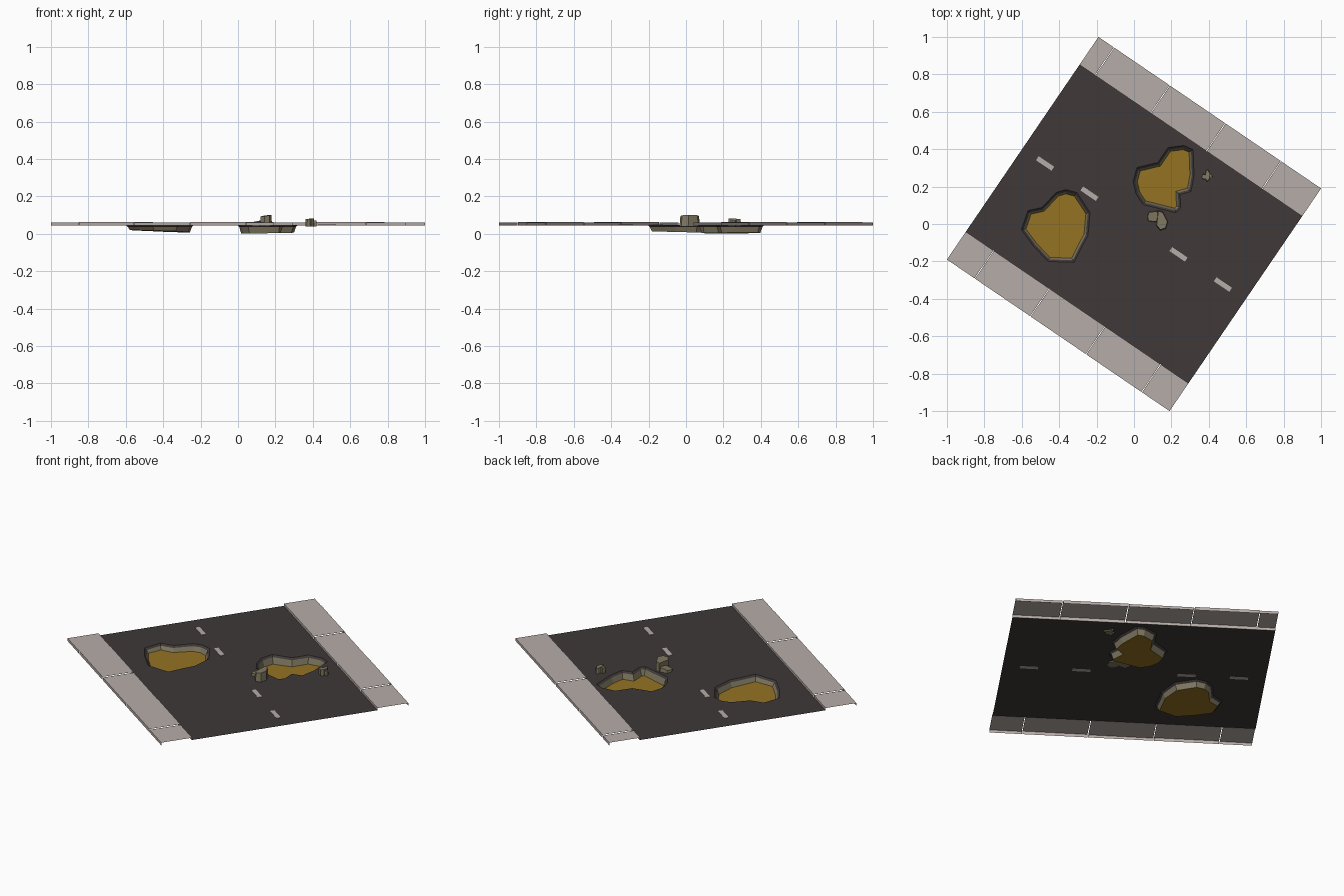
import bpy, bmesh, math, random
from mathutils import Vector

if "Cube" in bpy.data.objects:
    bpy.data.objects.remove(bpy.data.objects["Cube"])

random.seed(4)
U = Vector((0.8266, -0.5627))   # along the road
V = Vector((0.5627, 0.8266))    # across the road
HALF, KERB = 0.72, 0.54
ROAD_Z = 0.052


def material(name, rgb):
    m = bpy.data.materials.new(name)
    m.diffuse_color = (*rgb, 1)
    m.use_nodes = True
    m.node_tree.nodes["Principled BSDF"].inputs["Base Color"].default_value = m.diffuse_color
    return m


asphalt = material("dark asphalt", (0.050, 0.040, 0.040))
concrete = material("pale concrete", (0.47, 0.415, 0.39))
clay = material("ochre earth", (0.300, 0.170, 0.017))
stone = material("grey brown stone", (0.215, 0.190, 0.118))


def at(u, v, z):
    p = U * u + V * v
    return (p.x, p.y, z)


def make(name, bm, mats):
    me = bpy.data.meshes.new(name)
    bm.to_mesh(me)
    bm.free()
    for m in mats:
        me.materials.append(m)
    ob = bpy.data.objects.new(name, me)
    bpy.context.collection.objects.link(ob)
    return ob


def inset(loop, d):
    """Offset a clockwise outline inwards by d."""
    out = []
    n = len(loop)
    for i in range(n):
        a, b, c = (Vector(loop[(i + k) % n]) for k in (-1, 0, 1))
        e, f = (b - a).normalized(), (c - b).normalized()
        n1, n2 = Vector((e.y, -e.x)), Vector((f.y, -f.x))
        out.append(b + (n1 + n2) * (d / max(0.6, 1 + n1.dot(n2))))
    return out


# Pothole outlines, clockwise from above
left_hole = [(-.417, .168), (-.364, .184), (-.305, .168), (-.235, .061),
             (-.246, -.061), (-.278, -.12), (-.32, -.205), (-.46, -.2),
             (-.54, -.115), (-.602, -.03), (-.567, .072), (-.492, .088)]
right_hole = [(.182, .409), (.267, .42), (.316, .398), (.321, .26),
              (.305, .174), (.246, .158), (.25, .088), (.225, .06),
              (.048, .104), (.01, .163), (-.005, .227), (.016, .302),
              (.128, .329)]

# Road surface: one sheet with the two potholes cut out
bm = bmesh.new()
corners = [at(a * HALF, b * KERB, 0)[:2] for a, b in
           ((-1, -1), (1, -1), (1, 1), (-1, 1))]
edges = []
for loop in (corners, left_hole, right_hole):
    vs = [bm.verts.new((x, y, ROAD_Z)) for x, y in loop]
    edges += [bm.edges.new((vs[i - 1], vs[i])) for i in range(len(vs))]
bmesh.ops.triangle_fill(bm, edges=edges, use_beauty=True,
                        use_dissolve=False, normal=(0, 0, 1))
make("road_surface", bm, [asphalt])


# Potholes: broken asphalt lip, stony wall, earth floor that tilts a little
def pothole(name, loop, floor_z):
    bm = bmesh.new()
    rings = []
    for d, z in ((0, None), (0.011, None), (0.022, floor_z)):
        ring = []
        for x, y in inset(loop, d):
            h = z(x, y) if z else (ROAD_Z if d == 0 else ROAD_Z - 0.010)
            ring.append(bm.verts.new((x, y, h)))
        rings.append(ring)
    n = len(loop)
    for k in range(2):
        for i in range(n):
            j = (i + 1) % n
            f = bm.faces.new((rings[k][i], rings[k][j],
                              rings[k + 1][j], rings[k + 1][i]))
            f.material_index = k
    floor = bm.faces.new(rings[2][::-1])
    floor.material_index = 2
    bmesh.ops.triangulate(bm, faces=[floor])
    make(name, bm, [asphalt, stone, clay])


pothole("left_pothole", left_hole,
        lambda x, y: 0.019 - 0.035 * (x + 0.42) - 0.015 * y)
pothole("right_pothole", right_hole,
        lambda x, y: 0.0055 + 0.020 * max(0, x - 0.03))

# Lane dashes: thin plates along the middle of the road
for i, u in enumerate((-0.575, -0.288, 0.288, 0.575)):
    bm = bmesh.new()
    bmesh.ops.create_cube(bm, size=1)
    for v in bm.verts:
        v.co = at(u + v.co.x * 0.1, v.co.y * 0.026,
                  ROAD_Z + 0.001 + v.co.z * 0.003)
    make(f"lane_dash_{i + 1}", bm, [concrete])


# Pavement slabs: thin open shells, a top with an inner and an outer wall
def pavement(name, side, fractions):
    cuts = [0] + fractions + [1]
    for i in range(len(cuts) - 1):
        u0 = -HALF + 2 * HALF * cuts[i] + (0.002 if i else 0)
        u1 = -HALF + 2 * HALF * cuts[i + 1] - (0.002 if cuts[i + 1] < 1 else 0)
        top = 0.0665 + (0.0015 if i % 2 else -0.001)
        bm = bmesh.new()
        prof = [(KERB, 0.049), (KERB, top), (HALF, top), (HALF, 0.049)]
        rows = [[bm.verts.new(at(u, side * v, z)) for v, z in prof]
                for u in (u0, u1)]
        for k in range(3):
            q = (rows[0][k], rows[1][k], rows[1][k + 1], rows[0][k + 1])
            bm.faces.new(q if side < 0 else q[::-1])
        make(f"{name}_slab_{i + 1}", bm, [concrete])


pavement("near_pavement", -1, [0.125, 0.375, 0.625, 0.875])
pavement("far_pavement", 1, [0.07, 0.32, 0.57, 0.82])


# Loose rubble: chunky convex stones from a footprint and a sloping top
def rubble(name, outline, top, slope=(0, 0), taper=0.9):
    cx = sum(p[0] for p in outline) / len(outline)
    cy = sum(p[1] for p in outline) / len(outline)
    bm = bmesh.new()
    for x, y in outline:
        bm.verts.new((x, y, 0.045))
        dx, dy = (x - cx) * taper, (y - cy) * taper
        bm.verts.new((cx + dx, cy + dy, top + slope[0] * dx + slope[1] * dy))
    bmesh.ops.convex_hull(bm, input=bm.verts[:])
    bmesh.ops.recalc_face_normals(bm, faces=bm.faces[:])
    make(name, bm, [stone])


rubble("large_stone", [(.128, .075), (.155, .066), (.182, .012), (.17, -.025),
                       (.14, -.035), (.118, -.008)], 0.102, (0.15, 0.03))
rubble("large_stone_chip", [(.07, .04), (.08, .066), (.125, .07), (.14, .03),
                            (.115, .01), (.075, .015)], 0.07, (0.2, 0.1))
rubble("small_stone", [(.385, .285), (.393, .295), (.408, .27), (.405, .24),
                       (.39, .225), (.378, .255)], 0.086, (0, -0.05))
rubble("small_stone_left_chip", [(.36, .25), (.368, .268), (.388, .262),
                                 (.385, .24), (.37, .238)], 0.084)
rubble("small_stone_right_chip", [(.395, .245), (.4, .272), (.418, .262),
                                  (.42, .245)], 0.076)

# Rest the deepest point on the ground
low = min(v.co.z for o in bpy.data.objects for v in o.data.vertices)
for o in bpy.data.objects:
    for v in o.data.vertices:
        v.co.z -= low
